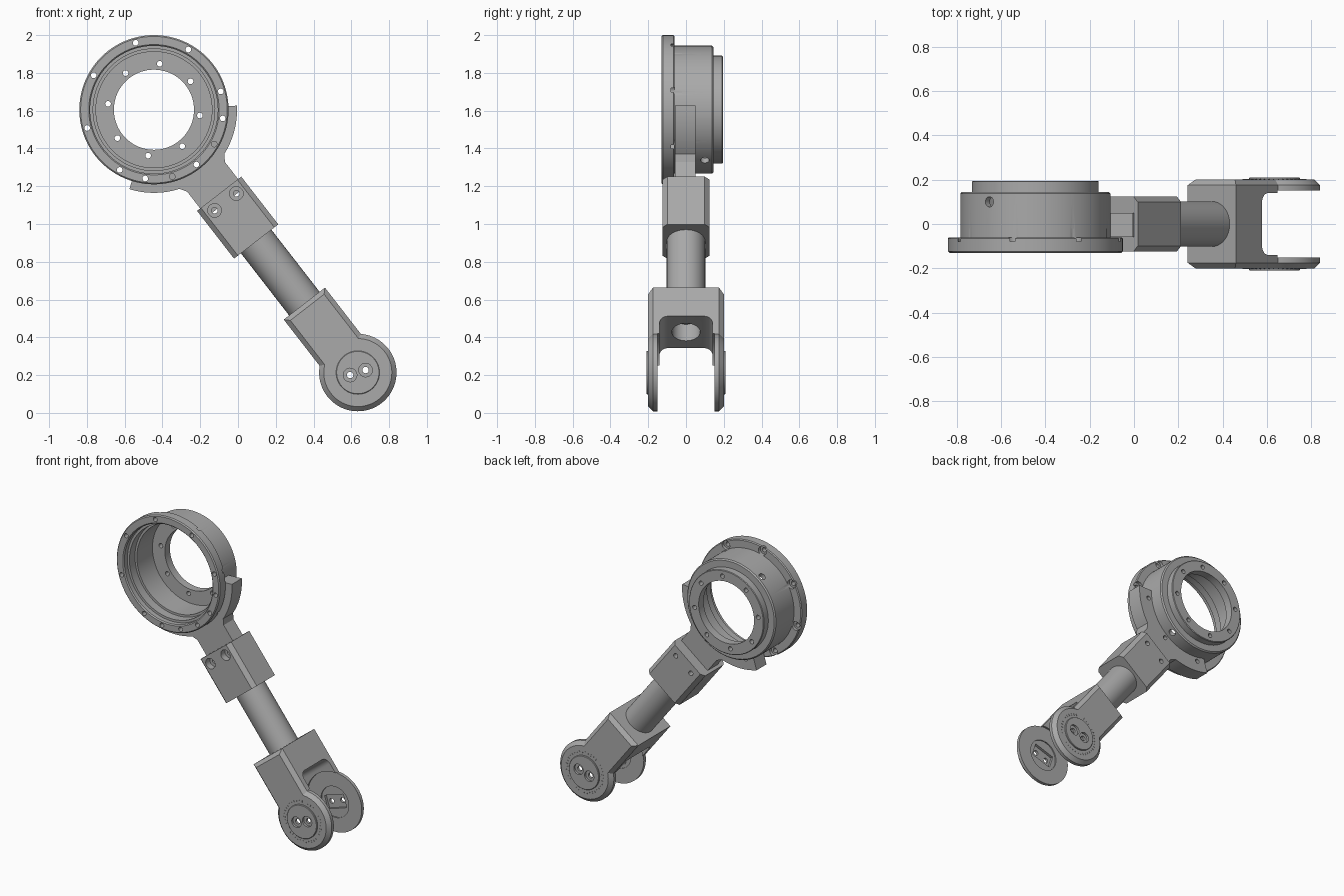
import bpy, bmesh
from math import sin, cos, radians, asin, degrees
from mathutils import Matrix, Vector

cube = bpy.data.objects.get("Cube")
if cube:
    bpy.data.objects.remove(cube)

# Arm frame: X runs from ring centre to fork pivot, Y is depth
FRAME = Matrix.Translation((-0.445, 0, 1.605)) @ Matrix.Rotation(radians(52.2), 4, 'Y')
PIVOT = 1.761

grey = bpy.data.materials.new("machined_grey")
grey.use_nodes = True
grey.diffuse_color = (0.4, 0.4, 0.4, 1)
grey.node_tree.nodes["Principled BSDF"].inputs["Base Color"].default_value = (0.4, 0.4, 0.4, 1)


def make(name, bm, place=Matrix()):
    bmesh.ops.recalc_face_normals(bm, faces=bm.faces)
    me = bpy.data.meshes.new(name)
    bm.to_mesh(me)
    bm.free()
    me.materials.append(grey)
    ob = bpy.data.objects.new(name, me)
    ob.matrix_world = FRAME @ place
    bpy.context.scene.collection.objects.link(ob)
    return ob


def lathe(name, profile, place=Matrix(), steps=96):
    """Revolve (radius, depth) points about Y; ends on the axis close it."""
    bm = bmesh.new()
    vs = [bm.verts.new((r, y, 0)) for r, y in profile]
    es = [bm.edges.new((a, b)) for a, b in zip(vs, vs[1:])]
    if profile[0][0] > 0:
        es.append(bm.edges.new((vs[-1], vs[0])))
    bmesh.ops.spin(bm, geom=vs + es, cent=(0, 0, 0), axis=(0, 1, 0),
                   angle=radians(360), steps=steps)
    bmesh.ops.remove_doubles(bm, verts=bm.verts, dist=1e-5)
    return make(name, bm, place)


def rod(r, y0, y1, place=Matrix(), steps=24, name="cutter"):
    return lathe(name, [(0, y0), (r, y0), (r, y1), (0, y1)], place, steps)


def stepped(r0, y0, r1, y1, y2, place):
    """Small hole from y0 to y1 that widens until y2."""
    return lathe("cutter", [(0, y0), (r0, y0), (r0, y1), (r1, y1), (r1, y2), (0, y2)], place, 24)


def prism(name, outline, y0, y1, chamfer=0, place=Matrix()):
    bm = bmesh.new()
    face = bm.faces.new([bm.verts.new((u, y0, v)) for u, v in outline])
    ext = bmesh.ops.extrude_face_region(bm, geom=[face])
    bmesh.ops.translate(bm, vec=(0, y1 - y0, 0),
                        verts=[g for g in ext["geom"] if isinstance(g, bmesh.types.BMVert)])
    if chamfer:
        rim = [e for e in bm.edges if abs(e.verts[0].co.y - e.verts[1].co.y) < 1e-6]
        bmesh.ops.bevel(bm, geom=rim, offset=chamfer, segments=1, affect='EDGES')
    return make(name, bm, place)


def arc(cx, cy, r, a0, a1, n):
    angles = [radians(a0 + (a1 - a0) * i / n) for i in range(n + 1)]
    return [(cx + r * cos(a), cy + r * sin(a)) for a in angles]


def rect(u0, u1, v):
    return [(u0, -v), (u1, -v), (u1, v), (u0, v)]


def at(u, v=0, y=0):
    return Matrix.Translation((u, y, v))


def around(r, deg):
    return at(r * cos(radians(deg)), r * sin(radians(deg)))


def cut(ob, cutters):
    """Subtract the cutters, bake the result and remove the cutters."""
    for c in cutters:
        c.hide_render = True
        m = ob.modifiers.new("cut", 'BOOLEAN')
        m.operation, m.solver, m.object = 'DIFFERENCE', 'EXACT', c
    bpy.context.view_layer.update()
    dg = bpy.context.evaluated_depsgraph_get()
    me = bpy.data.meshes.new_from_object(ob.evaluated_get(dg))
    ob.modifiers.clear()
    ob.data = me
    me.name = ob.name
    for c in cutters:
        bpy.data.objects.remove(c)


parts = []

# Flanged ring housing, stepped bore and back plate
ring = lathe("ring_housing", [
    (.345, -.13), (.388, -.13), (.395, -.123), (.395, -.066), (.389, -.06), (.339, -.06),
    (.339, .137), (.331, .145), (.286, .145), (.286, .191), (.282, .195), (.212, .195),
    (.212, .14), (.307, .14), (.307, -.03), (.322, -.03), (.322, -.09), (.338, -.09),
    (.338, -.123)], steps=128)
holes = [rod(.015, .1, .25, around(.245, 45 * k), 16) for k in range(8)]
holes += [stepped(.015, -.2, .03, -.08, -.02, around(.367, 22.5 + 45 * k)) for k in range(8)]
holes += [rod(.015, -.2, -.05, around(.367, d), 16) for d in (-45, 0, 45)]
to_x = Matrix.Rotation(radians(-90), 4, 'Z')
holes += [rod(.023, s * .29, s * .4, at(0, 0, .1) @ to_x) for s in (-1, 1)]
cut(ring, holes)
parts.append(ring)

# Saddle bracket hugging the ring, with its shank
bracket = prism("saddle_bracket",
                arc(0, 0, .44, -55, -20, 16) + [(.45, -.127), (.62, -.127), (.62, .127), (.45, .127)]
                + arc(0, 0, .44, 20, 55, 16) + arc(0, 0, .337, 55, -55, 48), -.058, .05)
cut(bracket, [rod(.015, -.1, .1, around(.367, d), 16) for d in (-45, 0, 45)])
parts.append(bracket)

# Clamp block: chamfered octagon section swept along the arm
w, d, c = .148, .125, .026
section = [(w - c, -d), (w, c - d), (w, d - c), (w - c, d),
           (c - w, d), (-w, d - c), (-w, c - d), (c - w, -d)]
swap = Matrix(((0, 1, 0, 0), (0, 0, 1, 0), (1, 0, 0, 0), (0, 0, 0, 1)))
block = prism("clamp_block", section, .563, .883, 0, swap)
cut(block, [stepped(.016, .2, .036, -.08, -.2, at(.618, s * .073)) for s in (-1, 1)])
parts.append(block)

# Arm tube
parts.append(rod(.102, .86, 1.38, to_x, 64, "arm_tube"))

# Fork with rounded chamfered ears
half, ear = .138, .205
a = degrees(asin(half / ear))
fork = prism("fork", [(1.299, -half)] + arc(PIVOT, 0, ear, a - 180, 180 - a, 64) + [(1.299, half)],
             -.2, .2, .025)
mouth = arc(1.535, .095, .045, 90, 180, 6) + arc(1.535, -.095, .045, 180, 270, 6)
gap = prism("cutter", mouth + [(2.1, -.14), (2.1, .14)], -.4, .4, 0,
            Matrix.Rotation(radians(90), 4, 'X'))
relief = rod(.208, -.152, .152, at(PIVOT), 96)
bore = rod(.106, -.3, .3, at(PIVOT), 64)
socket = rod(.075, 1.32, 1.6, to_x, 48)
cut(fork, [gap, relief, bore, socket])
parts.append(fork)

# Pin caps with two bolt holes and a keyed pocket, plus graduation ticks
turn = Matrix.Rotation(radians(-70), 4, 'Y')
for s, side in ((-1, "front"), (1, "back")):
    hub = at(PIVOT) @ turn
    cap = lathe("pin_cap_" + side, [(0, s * .16), (.107, s * .16), (.107, s * .2), (.115, s * .2),
                                    (.115, s * .207), (.112, s * .21), (0, s * .21)], hub, 64)
    bolts = [stepped(.017, s * .1, .036, s * .195, s * .25, hub @ at(k * .043)) for k in (-1, 1)]
    pocket = prism("cutter", rect(-.075, .075, .045), s * .14, s * .178, 0, hub)
    cut(cap, bolts + [pocket])
    parts.append(cap)
    bm = bmesh.new()
    for k in range(40):
        spot = Matrix.Rotation(radians(9 * k), 4, 'Y') @ at(.138, 0, s * .2)
        bmesh.ops.create_cube(bm, size=1, matrix=spot @ Matrix.Diagonal((.012, .004, .004, 1)))
    parts.append(make("graduation_ticks_" + side, bm, at(PIVOT)))

# Smooth the round faces, keep machined edges sharp
for ob in parts:
    ob.data.shade_smooth()
    ob.data.set_sharp_from_angle(angle=radians(25))
